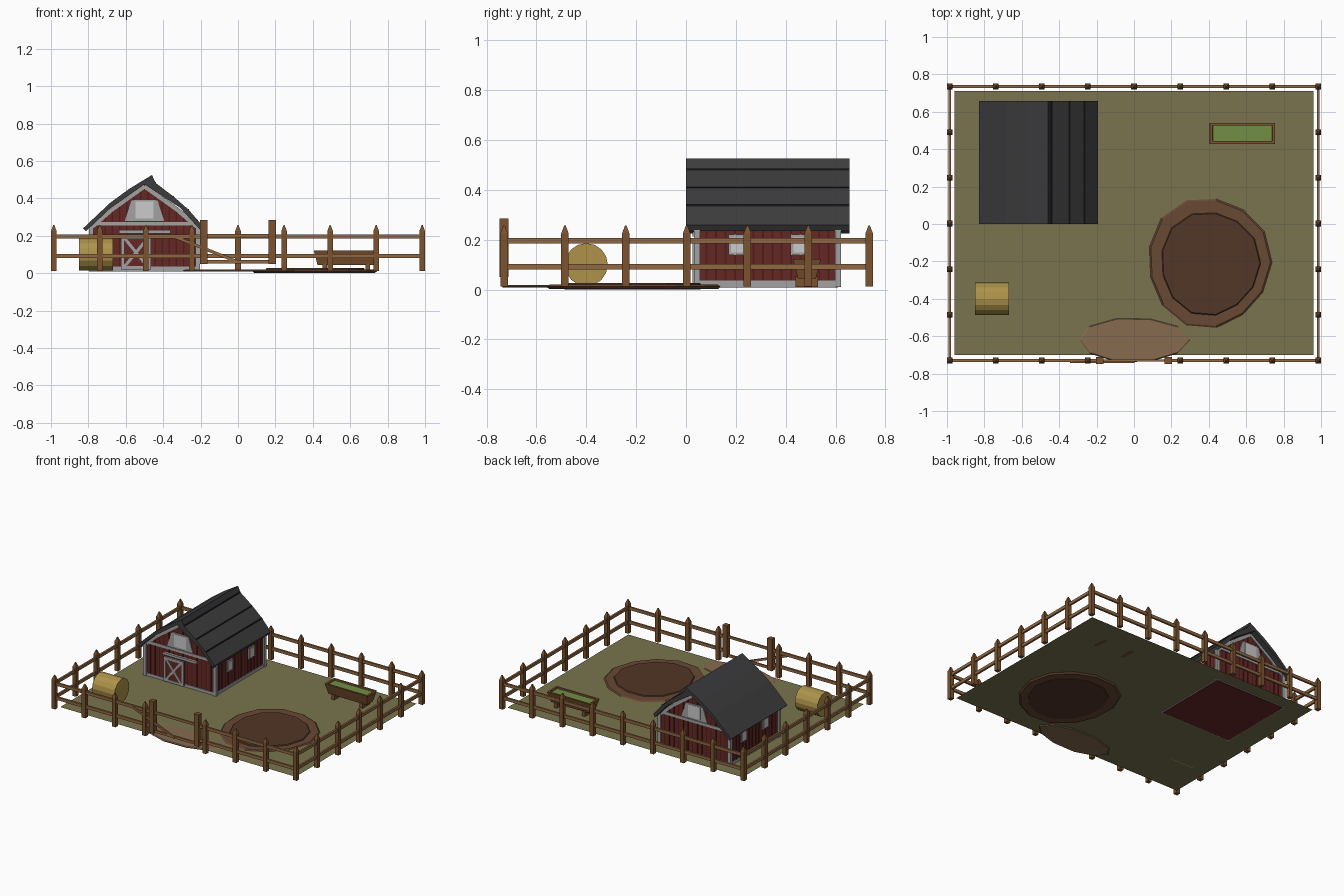
import bpy, math
from mathutils import Vector, Matrix

if "Cube" in bpy.data.objects:
    bpy.data.objects.remove(bpy.data.objects["Cube"])


def mat(name, r, g, b):
    m = bpy.data.materials.new(name)
    m.diffuse_color = (r, g, b, 1)
    m.use_nodes = True
    m.node_tree.nodes["Principled BSDF"].inputs["Base Color"].default_value = m.diffuse_color
    return m


RED = mat("red_boards", .13, .022, .018)
DARK_RED = mat("red_battens", .08, .012, .011)
TRIM = mat("grey_trim", .36, .36, .36)
ROOF = mat("roof_slate", .045, .045, .048)
DARK = mat("roof_gap", .015, .015, .016)
GLASS = mat("pale_window", .95, .95, .95)
WOOD = mat("post_wood", .2, .085, .028)
RAIL = mat("rail_wood", .28, .14, .055)
GRASS = mat("dry_grass", .19, .175, .075)
MUD = mat("mud", .085, .037, .02)
MUD_EDGE = mat("mud_edge", .14, .065, .033)
DIRT = mat("dirt", .24, .145, .08)
HAY = mat("hay", .42, .29, .07)
FEED = mat("feed", .17, .27, .06)


def mesh(name, verts, faces, m):
    d = bpy.data.meshes.new(name)
    d.from_pydata([tuple(v) for v in verts], [], faces)
    d.materials.append(m)
    o = bpy.data.objects.new(name, d)
    bpy.context.collection.objects.link(o)
    return o


def loft(name, rings, m):
    """Join equal rings of points and cap both ends."""
    n, k = len(rings[0]), len(rings)
    faces = [(r*n + i, r*n + (i+1) % n, (r+1)*n + (i+1) % n, (r+1)*n + i)
             for r in range(k-1) for i in range(n)]
    faces += [tuple(reversed(range(n))), tuple(range((k-1)*n, k*n))]
    return mesh(name, [p for r in rings for p in r], faces, m)


def rect(x, y, z, w, d):
    return [(x-w/2, y-d/2, z), (x+w/2, y-d/2, z), (x+w/2, y+d/2, z), (x-w/2, y+d/2, z)]


def box(name, x0, x1, y0, y1, z0, z1, m):
    c = ((x0+x1)/2, (y0+y1)/2)
    return loft(name, [rect(*c, z, x1-x0, y1-y0) for z in (z0, z1)], m)


def bar(name, a, b, height, thick, m):
    """Board running from a to b; height lies in the vertical plane."""
    a, b = Vector(a), Vector(b)
    d = (b-a).normalized()
    side = d.cross(Vector((0, 0, 1))).normalized()
    up = side.cross(d)
    s, u = side*thick/2, up*height/2
    return loft(name, [[p-s-u, p+s-u, p+s+u, p-s+u] for p in (a, b)], m)


def extrude_y(name, prof, y0, y1, m):
    return loft(name, [[(x, y, z) for x, z in prof] for y in (y1, y0)], m)


def disc(name, cx, cy, rx, ry, z0, z1, sides, wobble, m):
    def ring(z, s):
        out = []
        for i in range(sides):
            a = math.tau*i/sides
            k = s*(1 + wobble*math.sin(3*a + 1))
            out.append((cx + rx*k*math.cos(a), cy + ry*k*math.sin(a), z))
        return out
    return loft(name, [ring(z0, .97), ring((z0+z1)/2, 1), ring(z1, .96)], m)


# Ground, mud wallow and worn entrance
G = .015
mesh("ground", rect(0, .005, G, 1.92, 1.41), [(0, 1, 2, 3)], GRASS)
disc("mud_rim", .4, -.205, .335, .355, .002, .021, 13, .03, MUD_EDGE)
disc("mud_pool", .405, -.21, .272, .285, .0, .027, 13, .03, MUD)
disc("entrance_dirt", 0, -.62, .3, .122, .008, .019, 10, .02, DIRT)


# Fence posts with pointed caps
def post(x, y):
    loft("fence_post", [rect(x, y, G-.003, .03, .03), rect(x, y, .225, .03, .03),
                        rect(x, y, .257, .006, .006)], WOOD)


X, YB, YF = .985, .735, -.73
xs = [X*(i/4 - 1) for i in range(9)]
ys = [YF + (YB-YF)*i/6 for i in range(7)]
for x in xs:
    post(x, YB)
    if abs(x) > .1:
        post(x, YF)
for y in ys[1:-1]:
    post(-X, y)
    post(X, y)

# Fence rails
for z in (.092, .196):
    bar("back_rail", (-X, YB, z), (X, YB, z), .022, .014, RAIL)
    for s in (-1, 1):
        bar("side_rail", (s*X, YF, z), (s*X, YB, z), .022, .014, RAIL)
        bar("front_rail", (s*X, YF, z), (s*.2, YF, z), .022, .014, RAIL)

# Gate
for s in (-1, 1):
    box("gate_post", s*.183-.019, s*.183+.019, YF-.018, YF+.018, .05, .285, WOOD)
for z in (.062, .2):
    bar("gate_rail", (-.165, YF, z), (.165, YF, z), .018, .012, RAIL)
bar("gate_brace", (-.34, YF-.008, .195), (0, YF-.008, .06), .016, .01, RAIL)

# Barn body
L, R, CX, F, B = -.785, -.215, -.5, .045, .61
half = [(.285, .255), (.175, .35), (0, .475)]
gable = [(CX-x, z) for x, z in half] + [(CX+x, z) for x, z in half[-2::-1]]
extrude_y("barn_walls", [(R, .008), (L, .008)] + gable, F, B, RED)

# Gambrel roof with an overlapping ridge
extrude_y("barn_roof", [(-.828, .24), (-.685, .375), (-.58, .452), (-.46, .525), (-.44, .482),
                        (-.345, .41), (-.265, .34), (-.193, .258), (-.205, .235), (-.31, .35),
                        (-.5, .475), (-.685, .345), (-.812, .225)], 0, .657, ROOF)
for x, z in ((-.45, .484), (-.345, .408), (-.265, .338)):
    w = .012 if x < -.4 else .004
    box("roof_seam", x-w, x+w, .001, .656, z-.012, z+.004, DARK)


def wall_top(x):
    d = abs(x-CX)
    return .475 - d*.125/.175 if d < .175 else .35 - (d-.175)*.095/.11


# Barn wall battens
for i in range(1, 15):
    x = L + (R-L)*i/15
    y = F + (B-F)*i/15
    for yy in (F, B):
        box("gable_batten", x-.004, x+.004, yy-.003, yy+.003, .01, wall_top(x), DARK_RED)
    for xx in (L, R):
        box("side_batten", xx-.003, xx+.003, y-.004, y+.004, .01, .25, DARK_RED)

# Trim: corners, base boards, gable boards
T = .006
for x in (L, R):
    for y in (F, B):
        box("corner_trim", x-.012, x+.012, y-.012, y+.012, .01, .255, TRIM)
    box("side_base_trim", x-T, x+T, F, B, .01, .036, TRIM)
for y, s in ((F, -1), (B, 1)):
    box("gable_base_trim", L, R, y-T, y+T, .01, .036, TRIM)
    box("eave_trim", L, R, y-T, y+T, .255, .275, TRIM)
    for a, b in zip(gable, gable[1:]):
        bar("gable_trim", (a[0], y, a[1]-.01), (b[0], y, b[1]-.01), .024, .014, TRIM)
    # Loft opening with splayed side panels
    box("loft_frame", CX-.06, CX+.06, y-.007, y+.007, .28, .392, TRIM)
    box("loft_window", CX-.049, CX+.049, y-.009, y+.009, .292, .383, GLASS)
    for k in (-1, 1):
        prof = [(CX+k*.06, .28), (CX+k*.105, .28), (CX+k*.07, .388), (CX+k*.06, .388)]
        extrude_y("loft_panel", prof, y-.007, y+.007, TRIM)

# Side windows
for x in (L, R):
    for y in (.205, .455):
        box("window_frame", x-.008, x+.008, y-.034, y+.034, .138, .22, TRIM)
        box("window_pane", x-.01, x+.01, y-.024, y+.024, .149, .209, GLASS)

# Sliding barn door with cross bracing and track
D0, D1, Z0, Z1, DY = -.625, -.465, .022, .2, F-.01
box("barn_door", D0, D1, DY-.004, F, Z0, Z1, RED)
for x in (D0+.007, D1-.007):
    box("door_stile", x-.008, x+.008, DY-.009, DY, Z0, Z1, TRIM)
for z in (Z0+.008, Z1-.008):
    box("door_rail", D0, D1, DY-.009, DY, z-.009, z+.009, TRIM)
for a, b in ((Z0, Z1), (Z1, Z0)):
    bar("door_cross", (D0+.008, DY-.005, a), (D1-.008, DY-.005, b), .016, .008, TRIM)
box("door_track", -.635, -.36, DY-.008, F, .212, .23, TRIM)

# Round hay bale lying along x
N = 16
loft("hay_bale", [[(x, -.4 + .086*math.cos(math.tau*i/N), .1 + .086*math.sin(math.tau*i/N))
                   for i in range(N)] for x in (-.85, -.667)], HAY)

# Feed trough: tapered hollow box, feed and legs
tx, ty = .58, .485
loft("trough", [rect(tx, ty, .045, .31, .072), rect(tx, ty, .122, .35, .112),
                rect(tx, ty, .122, .322, .084), rect(tx, ty, .1, .31, .076)], WOOD)
mesh("feed", rect(tx, ty, .113, .318, .081), [(0, 1, 2, 3)], FEED)
for x in (tx-.115, tx+.115):
    box("trough_leg", x-.012, x+.012, ty-.045, ty+.045, .01, .052, WOOD)

# Make all normals face outwards
import bmesh
for o in bpy.data.objects:
    bm = bmesh.new()
    bm.from_mesh(o.data)
    if len(bm.faces) > 1:
        bmesh.ops.recalc_face_normals(bm, faces=bm.faces)
    bm.to_mesh(o.data)
    bm.free()
